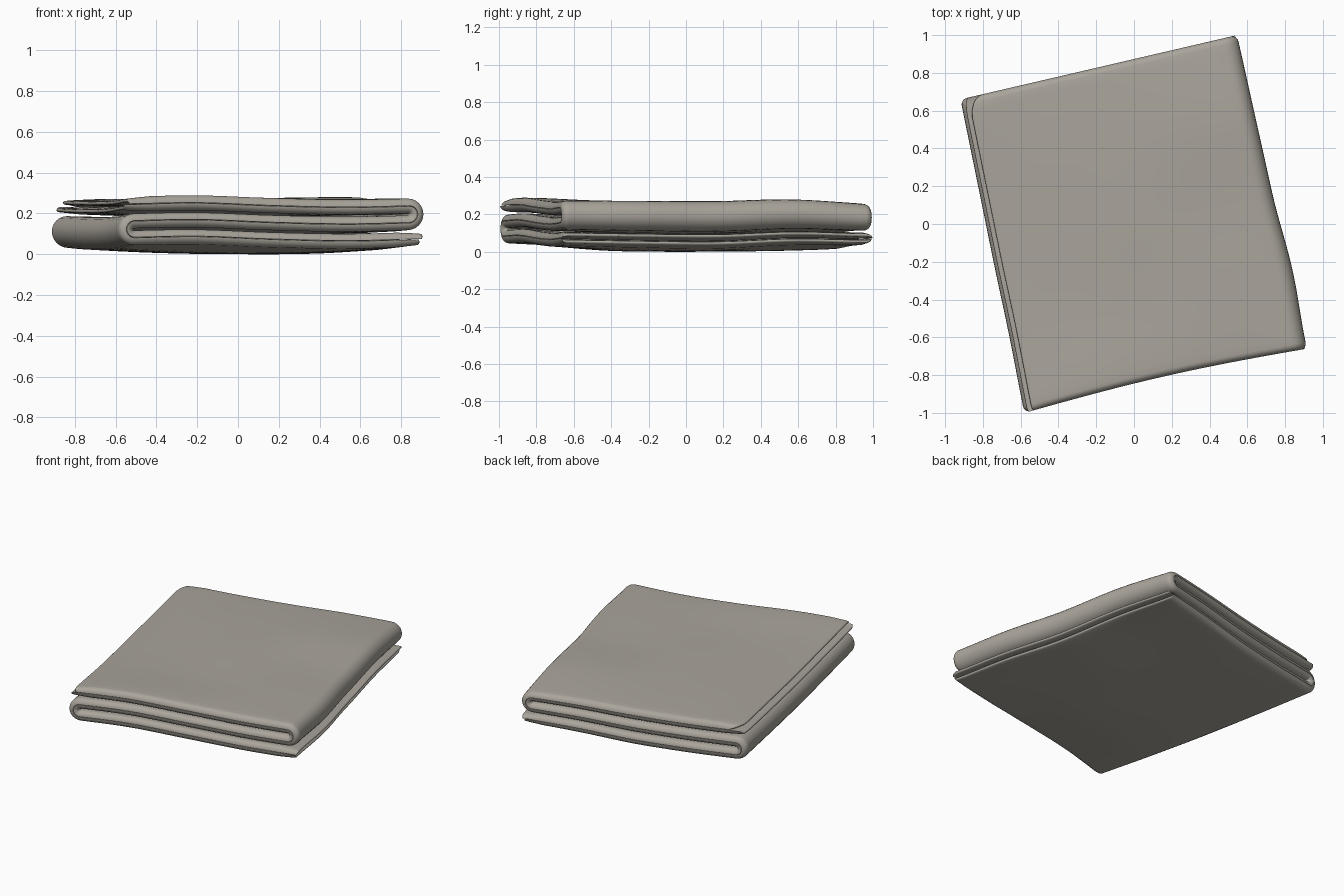
import bpy, bmesh, math

if "Cube" in bpy.data.objects:
    bpy.data.objects.remove(bpy.data.objects["Cube"])

T = 0.035           # thickness of one ply
R = 0.041           # centre-line fold radius
HU, HV = 0.76, 0.85
LEVELS = (0.082, 0.0, -0.082)   # top, middle and bottom runs about the middle sheet
# corners of the folded stack: front-left, front-right, back-right, back-left
C = ((-0.58, -1.0), (0.915, -0.66), (0.545, 1.0), (-0.918, 0.66))
# height of the middle sheet, front row first, left to right
SAG = ((0.165, 0.172, 0.158, 0.150, 0.158),
       (0.152, 0.147, 0.139, 0.143, 0.153),
       (0.148, 0.141, 0.138, 0.138, 0.150),
       (0.150, 0.143, 0.138, 0.152, 0.163),
       (0.155, 0.142, 0.138, 0.148, 0.148))

cloth = bpy.data.materials.new("warm grey cloth")
cloth.diffuse_color = (0.40, 0.375, 0.33, 1)
cloth.use_nodes = True
cloth.node_tree.nodes["Principled BSDF"].inputs["Base Color"].default_value = cloth.diffuse_color


def spline(row, s):
    """Smooth curve through five evenly spaced values, s from -1 to 1."""
    f = min(max((s + 1) * 2, 0), 3.9999)
    i = int(f)
    f -= i
    a, b, c, d = (row[min(max(i + k, 0), 4)] for k in (-1, 0, 1, 2))
    return b + 0.5 * f * (c - a + f * (2 * a - 5 * b + 4 * c - d + f * (3 * (b - c) + d - a)))


def s_path(start, end):
    """S-shaped centre line as (u, z, normal_u, normal_z, on_top_run)."""
    pts = []
    c = HU - R - T
    n = 34
    for i in range(n):                                  # top run, left to right
        f = (i / n) ** 1.3
        pts.append((start + (c - start) * f, LEVELS[0], 0, 1, True))
    for i in range(13):                                 # right fold
        a = math.pi / 2 - math.pi * i / 12
        pts.append((c + R * math.cos(a), LEVELS[0] - R + R * math.sin(a),
                    math.cos(a), math.sin(a), False))
    for i in range(1, n):                               # middle run, right to left
        pts.append((c - 2 * c * i / n, LEVELS[1], 0, -1, False))
    for i in range(13):                                 # left fold
        a = math.pi / 2 + math.pi * i / 12
        pts.append((-c + R * math.cos(a), LEVELS[1] - R + R * math.sin(a),
                    -math.cos(a), -math.sin(a), False))
    for i in range(1, n + 1):                           # bottom run, left to right
        f = 1 - (1 - i / n) ** 1.3
        pts.append((-c + (end + c) * f, LEVELS[2], 0, 1, False))
    return pts


def place(u, v, z):
    """Bend the flat stack into its skewed, softly rumpled outline."""
    s, t = u / HU, v / HV
    w = ((1 - s) * (1 - t) / 4, (1 + s) * (1 - t) / 4, (1 + s) * (1 + t) / 4, (1 - s) * (1 + t) / 4)
    x = sum(k * p[0] for k, p in zip(w, C))
    y = sum(k * p[1] for k, p in zip(w, C))
    if t < 0:                                           # edges bow slightly
        x += 0.016 * math.sin(math.pi * t) ** 2 * (0.6 + 0.4 * s)
    y += 0.025 * max(0, 1 - t) / 2 * math.cos(math.pi * s / 2)
    puff = (max(0, 1 - s * s) * max(0, 1 - t * t)) ** 0.7
    squash = 0.10 * max(0, s) * max(0, t) ** 2          # flatter back-right corner
    z *= 1 + 0.15 * puff - squash
    z += spline([spline(row, s) for row in SAG], t)
    return x, y, z


def ply(name, side, start, end, width, corner):
    path = s_path(start, end)
    # stations across the width, closer together at the rounded edges
    d = [T * (1 - math.cos(math.pi / 2 * k / 6)) for k in range(7)]
    inner = [-width + T + 2 * (width - T) * i / 44 for i in range(1, 44)]
    vs = [-width + e for e in d] + inner + [width - e for e in reversed(d)]
    bm = bmesh.new()
    rings = []
    n = len(path)
    for v in vs:
        e = min(T, width - abs(v))
        h = T / 2 * max(0.06, math.sqrt(max(0, 1 - (1 - e / T) ** 2)))
        off = side * (h + 0.0008)
        # soft corner at the loose end of the cloth
        k = max(0, (v / width - 0.86) / 0.14)
        trim = corner * (1 - math.sqrt(max(0, 1 - k * k)))
        upper, lower, caps = [], [], [[], []]
        for i, (u, z, nu, nz, top) in enumerate(path):
            if top:
                u += trim * max(0, (-0.3 - u) / (-0.3 - start))
            u, z = u + nu * off, z + nz * off
            # plies thin out towards the loose ends
            run = min(i, n - 1 - i)
            g = h * min(1, 0.5 + run / 10)
            upper.append((u + nu * g, z + nz * g))
            lower.append((u - nu * g, z - nz * g))
            if run == 0:                                # rounded nose
                sgn = -1 if i == 0 else 1
                for j in range(1, 6):
                    a = math.pi / 2 - math.pi * j / 6
                    caps[0 if i == 0 else 1].append((u + sgn * g * math.cos(a), z + g * math.sin(a)))
        ring = upper + caps[1] + lower[::-1] + caps[0][::-1]
        rings.append([bm.verts.new(place(u, v, z)) for u, z in ring])
    m = len(rings[0])
    for a, b in zip(rings, rings[1:]):
        for i in range(m):
            j = (i + 1) % m
            bm.faces.new((a[i], a[j], b[j], b[i]))
    # close the thin side edges with a strip of quads
    for r in (rings[0], rings[-1]):
        for i in range(n - 1):
            bm.faces.new((r[i], r[i + 1], r[2 * n + 3 - i], r[2 * n + 4 - i]))
        bm.faces.new(r[n - 1:n + 6])
        bm.faces.new(r[2 * n + 5:] + [r[0], r[2 * n + 4]])
    bmesh.ops.recalc_face_normals(bm, faces=bm.faces)
    me = bpy.data.meshes.new(name)
    bm.to_mesh(me)
    bm.free()
    me.materials.append(cloth)
    for p in me.polygons:
        p.use_smooth = True
    ob = bpy.data.objects.new(name, me)
    bpy.context.collection.objects.link(ob)
    return ob


# two plies of cloth folded together
parts = [ply("outer_cloth_layer", 1, -0.71, 0.745, HV, 0.08),
         ply("inner_cloth_layer", -1, -0.735, 0.73, HV, 0.02)]

# rest the stack on the ground
low = min(v.co.z for o in parts for v in o.data.vertices)
for o in parts:
    for v in o.data.vertices:
        v.co.z -= low
